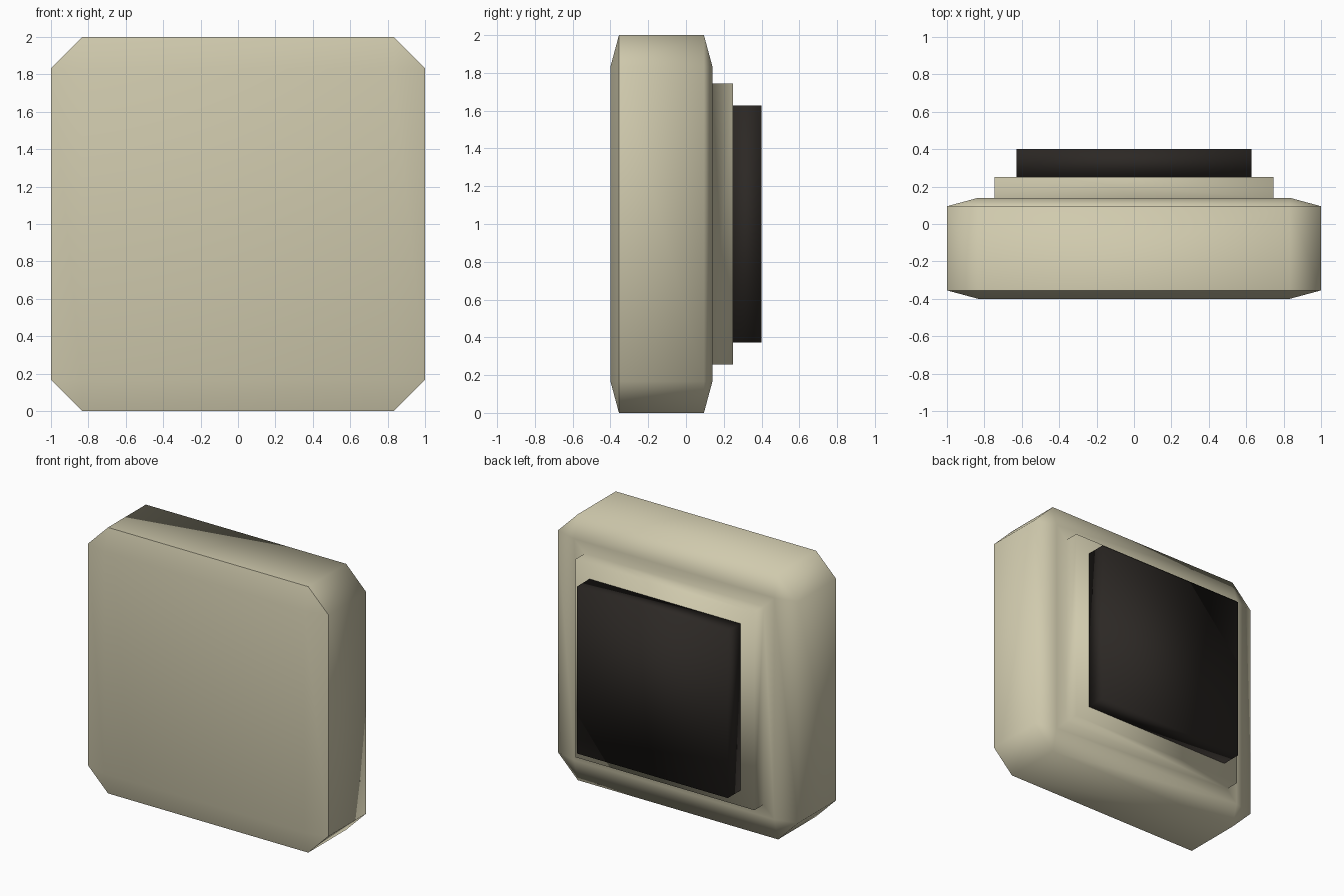
import bpy, bmesh
from mathutils import Matrix

if "Cube" in bpy.data.objects:
    bpy.data.objects.remove(bpy.data.objects["Cube"])


def material(name, color):
    m = bpy.data.materials.new(name)
    m.diffuse_color = (*color, 1)
    m.use_nodes = True
    m.node_tree.nodes["Principled BSDF"].inputs["Base Color"].default_value = m.diffuse_color
    return m


def finish(bm, name, mat):
    bmesh.ops.recalc_face_normals(bm, faces=bm.faces)
    for f in bm.faces:
        f.smooth = True
    me = bpy.data.meshes.new(name)
    bm.to_mesh(me)
    bm.free()
    me.materials.append(mat)
    ob = bpy.data.objects.new(name, me)
    bpy.context.collection.objects.link(ob)
    return ob


cream = material("cream", (0.63, 0.59, 0.42))
charcoal = material("charcoal", (0.025, 0.021, 0.018))

# Padded body: chamfered cube flattened front to back
bm = bmesh.new()
bmesh.ops.create_cube(bm, size=2)
bmesh.ops.bevel(bm, geom=bm.edges[:], offset=0.167, offset_type='OFFSET',
                segments=1, affect='EDGES')
bm.transform(Matrix.Translation((0, -0.13, 1)) @ Matrix.Diagonal((1, 0.27, 1, 1)))

# Raised step grown from the back face
bm.normal_update()
back = max(bm.faces, key=lambda f: f.normal.y)
bmesh.ops.inset_region(bm, faces=[back], thickness=0.125)
out = bmesh.ops.extrude_discrete_faces(bm, faces=[back])
bmesh.ops.translate(bm, verts=out['faces'][0].verts, vec=(0, 0.11, 0))
bmesh.ops.remove_doubles(bm, verts=bm.verts, dist=1e-5)

# Crisp rim around the front face
for e in bm.edges:
    if all(abs(v.co.y + 0.355) < 0.01 for v in e.verts):
        e.smooth = False
finish(bm, "padded_body", cream)

# Dark mounting pad on the back
bm = bmesh.new()
bmesh.ops.create_cube(bm, size=1)
bm.transform(Matrix.Translation((0, 0.325, 1)) @ Matrix.Diagonal((1.255, 0.15, 1.255, 1)))
finish(bm, "back_pad", charcoal)
